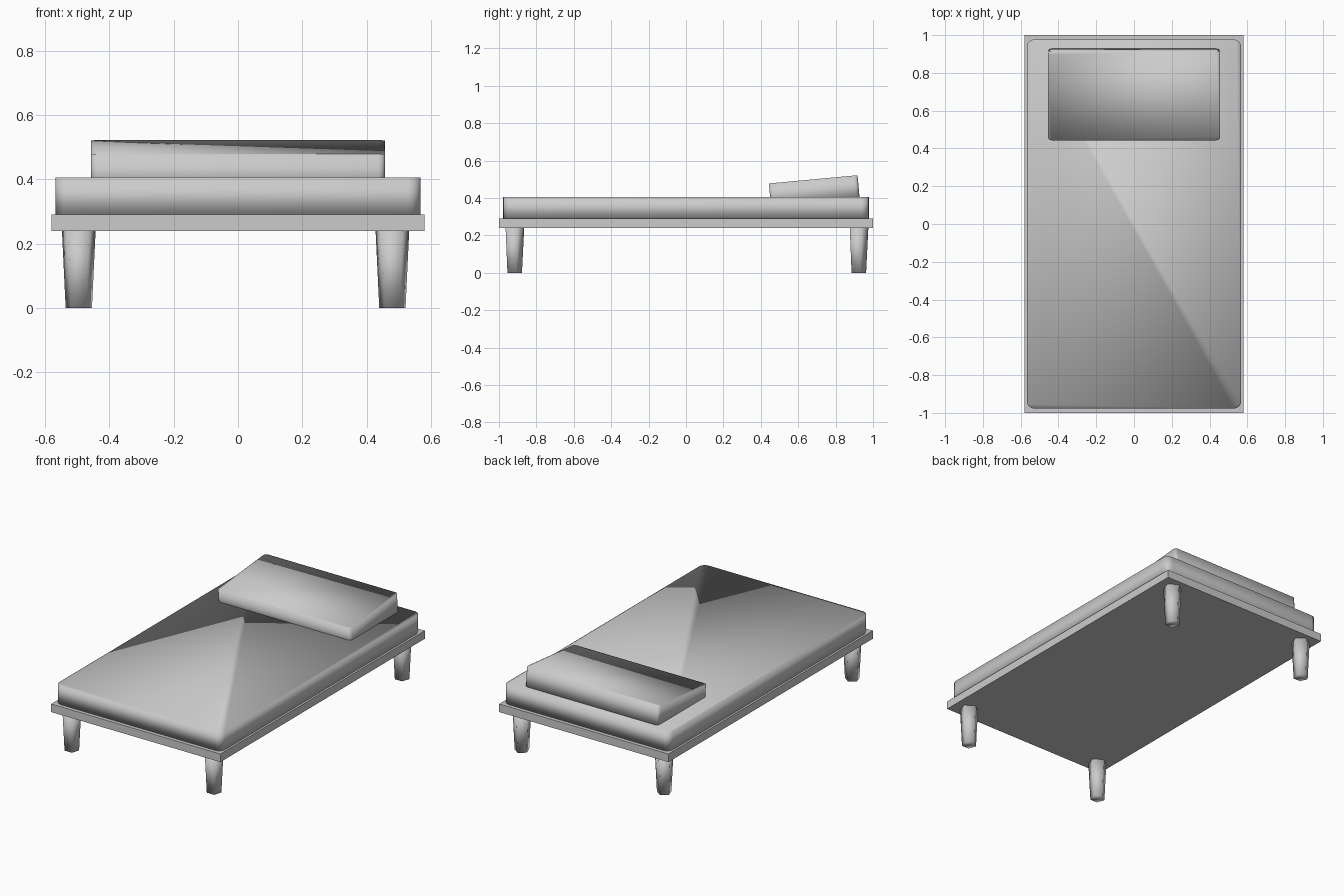
import bpy, bmesh, math

if "Cube" in bpy.data.objects:
    bpy.data.objects.remove(bpy.data.objects["Cube"])


def box(name, size, centre, corner=0.0, segments=3, tilt=0.0, smooth=False):
    """Box with optionally rounded upright corners."""
    bm = bmesh.new()
    bmesh.ops.create_cube(bm, size=1.0)
    bmesh.ops.scale(bm, vec=size, verts=bm.verts)
    if corner:
        upright = [e for e in bm.edges
                   if abs(e.verts[0].co.z - e.verts[1].co.z) > 1e-4]
        bmesh.ops.bevel(bm, geom=upright, offset=corner, segments=segments,
                        profile=0.5, affect='EDGES')
    for f in bm.faces:
        f.smooth = smooth
    mesh = bpy.data.meshes.new(name)
    bm.to_mesh(mesh)
    bm.free()
    obj = bpy.data.objects.new(name, mesh)
    obj.location = centre
    obj.rotation_euler.x = tilt
    bpy.context.collection.objects.link(obj)
    return obj


def leg(name, x, y):
    """Tapered five-sided leg, narrower at the floor."""
    bpy.ops.mesh.primitive_cone_add(vertices=5, radius1=0.043, radius2=0.055,
                                    depth=0.24, location=(x, y, 0.12))
    obj = bpy.context.object
    obj.name = name
    bpy.ops.object.shade_smooth()


# Bed base slab
box("bed_frame", (1.16, 2.0, 0.05), (0, 0, 0.265))

# Mattress with rounded corners
box("mattress", (1.135, 1.955, 0.115), (0, 0, 0.3475),
    corner=0.04, segments=4, smooth=True)

# Pillow, tipped up at the head end and sunk into the mattress
box("pillow", (0.913, 0.476, 0.13), (0, 0.686, 0.435),
    corner=0.02, segments=3, tilt=math.radians(5.3), smooth=True)

# Four legs
for end, y in (("front", -0.92), ("back", 0.92)):
    for side, x in (("left", -0.495), ("right", 0.48)):
        leg(f"{end}_{side}_leg", x, y)
